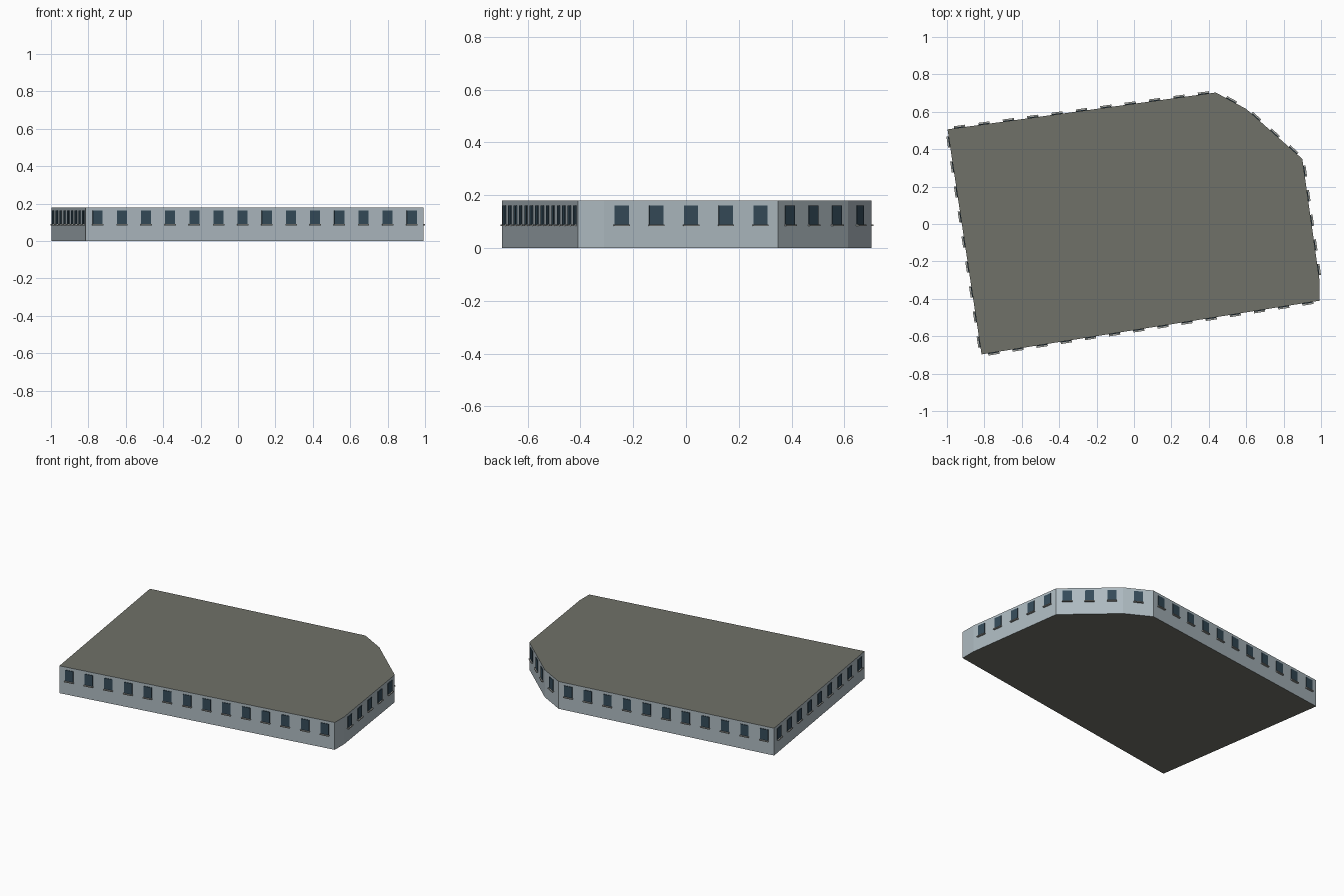
import bpy, bmesh
from mathutils import Matrix, Vector

if "Cube" in bpy.data.objects:
    bpy.data.objects.remove(bpy.data.objects["Cube"])

HEIGHT = 0.18
# Footprint corners, counter-clockwise from the front left
FOOTPRINT = [(-0.815, -0.697), (0.993, -0.41), (0.993, -0.31), (0.90, 0.348),
             (0.60, 0.615), (0.437, 0.703), (-0.997, 0.506)]
WINDOWS = [14, 0, 5, 3, 1, 11, 9]      # windows per wall


def material(name, color):
    mat = bpy.data.materials.new(name)
    mat.diffuse_color = (*color, 1)
    mat.use_nodes = True
    mat.node_tree.nodes["Principled BSDF"].inputs["Base Color"].default_value = mat.diffuse_color
    return mat


def make_object(name, bm, mats):
    bmesh.ops.recalc_face_normals(bm, faces=bm.faces)
    mesh = bpy.data.meshes.new(name)
    bm.to_mesh(mesh)
    bm.free()
    for mat in mats:
        mesh.materials.append(mat)
    obj = bpy.data.objects.new(name, mesh)
    bpy.context.collection.objects.link(obj)
    return obj


def add_box(bm, frame, z, size):
    """Box of (along wall, out from wall, height) centred on the wall plane."""
    bmesh.ops.create_cube(bm, size=1, matrix=frame @ Matrix.Translation((0, 0, z))
                          @ Matrix.Diagonal((*size, 1)))


wall_mat = material("wall_paint", (0.42, 0.49, 0.53))
roof_mat = material("roof_felt", (0.16, 0.165, 0.14))
glass_mat = material("window_glass", (0.035, 0.07, 0.10))
sill_mat = material("sill_stone", (0.36, 0.37, 0.35))

# Building block: extruded footprint with a flat roof
bm = bmesh.new()
base = bm.faces.new([bm.verts.new((x, y, 0)) for x, y in FOOTPRINT])
ext = bmesh.ops.extrude_face_region(bm, geom=[base], use_keep_orig=True)
bmesh.ops.translate(bm, vec=(0, 0, HEIGHT),
                    verts=[v for v in ext["geom"] if isinstance(v, bmesh.types.BMVert)])
bm.normal_update()
for face in bm.faces:
    face.material_index = 1 if abs(face.normal.z) > 0.5 else 0
make_object("building_block", bm, [wall_mat, roof_mat])

# Window panes and sills, spaced evenly along each wall
panes, sills = bmesh.new(), bmesh.new()
for i, count in enumerate(WINDOWS):
    a = Vector((*FOOTPRINT[i], 0))
    b = Vector((*FOOTPRINT[(i + 1) % len(FOOTPRINT)], 0))
    along = (b - a).normalized()
    turn = Matrix.Rotation(Vector((1, 0)).angle_signed(along.xy) * -1, 4, 'Z')
    for k in range(count):
        frame = Matrix.Translation(a.lerp(b, (k + 0.5) / count)) @ turn
        add_box(panes, frame, 0.126, (0.054, 0.008, 0.072))
        add_box(sills, frame, 0.087, (0.060, 0.024, 0.006))
make_object("window_panes", panes, [glass_mat])
make_object("window_sills", sills, [sill_mat])
